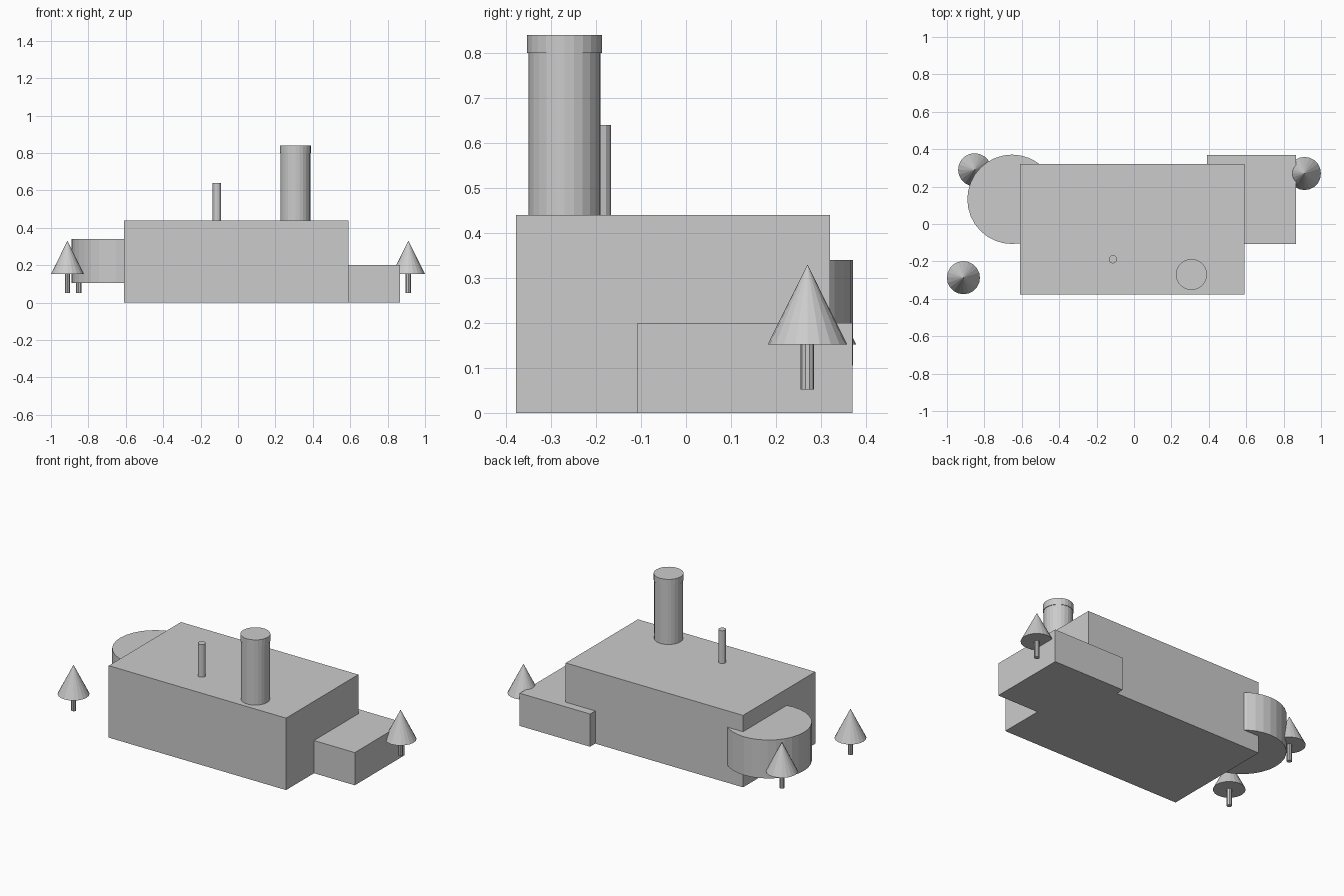
import bpy

if "Cube" in bpy.data.objects:
    bpy.data.objects.remove(bpy.data.objects["Cube"])


def box(name, x, y, z):
    """Box from (min, max) pairs per axis."""
    bpy.ops.mesh.primitive_cube_add(size=1, location=[(a + b) / 2 for a, b in (x, y, z)])
    ob = bpy.context.object
    ob.name = name
    ob.scale = [b - a for a, b in (x, y, z)]
    bpy.ops.object.transform_apply(location=False, rotation=False, scale=True)


def cylinder(name, x, y, z0, z1, r, sides, r_top=None):
    """Upright cylinder, or cone when r_top is given."""
    bpy.ops.mesh.primitive_cone_add(vertices=sides, radius1=r, radius2=r if r_top is None else r_top,
                                    depth=z1 - z0, location=(x, y, (z0 + z1) / 2))
    bpy.context.object.name = name


# Main hall and low side annex
box("main_hall", (-0.61, 0.59), (-0.378, 0.32), (0, 0.44))
box("side_annex", (0.39, 0.866), (-0.108, 0.37), (0, 0.20))

# Round wing raised off the ground
cylinder("round_wing", -0.652, 0.132, 0.105, 0.34, 0.239, 32)

# Chimney with cap, and thin vent pipe on the roof
cylinder("chimney", 0.307, -0.27, 0.44, 0.80, 0.08, 24)
cylinder("chimney_cap", 0.307, -0.27, 0.80, 0.84, 0.083, 24)
cylinder("vent_pipe", -0.113, -0.189, 0.44, 0.64, 0.022, 12)

# Trees: trunk and conical crown
for i, (x, y) in enumerate([(-0.912, -0.287), (-0.852, 0.29), (0.911, 0.27)], 1):
    cylinder(f"tree_trunk_{i}", x, y, 0.052, 0.152, 0.015, 10)
    cylinder(f"tree_crown_{i}", x, y, 0.152, 0.33, 0.0885, 20, r_top=0)
